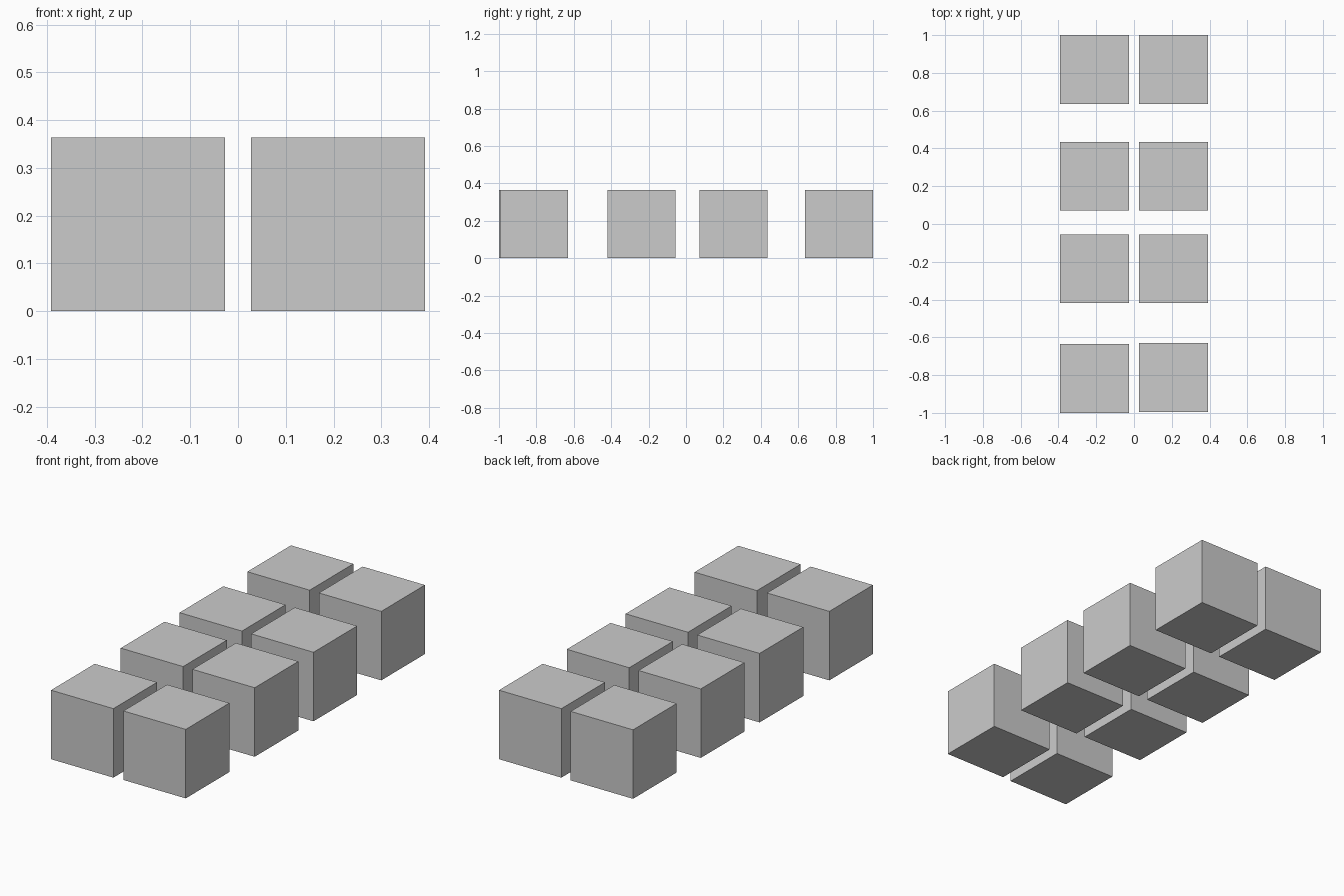
import bpy

if "Cube" in bpy.data.objects:
    bpy.data.objects.remove(bpy.data.objects["Cube"])

SIZE = 0.364
X_OFFSET = 0.209


def add_cube(name, x, y):
    bpy.ops.mesh.primitive_cube_add(size=SIZE, location=(x, y, SIZE / 2))
    bpy.context.object.name = name


# Two columns of four separate cubes; the front right one sits slightly further back
columns = {
    "left": (-X_OFFSET, (-0.818, -0.237, 0.253, 0.818)),
    "right": (X_OFFSET, (-0.812, -0.237, 0.253, 0.818)),
}
for side, (x, rows) in columns.items():
    for i, y in enumerate(rows, 1):
        add_cube(f"{side}_cube_{i}", x, y)
